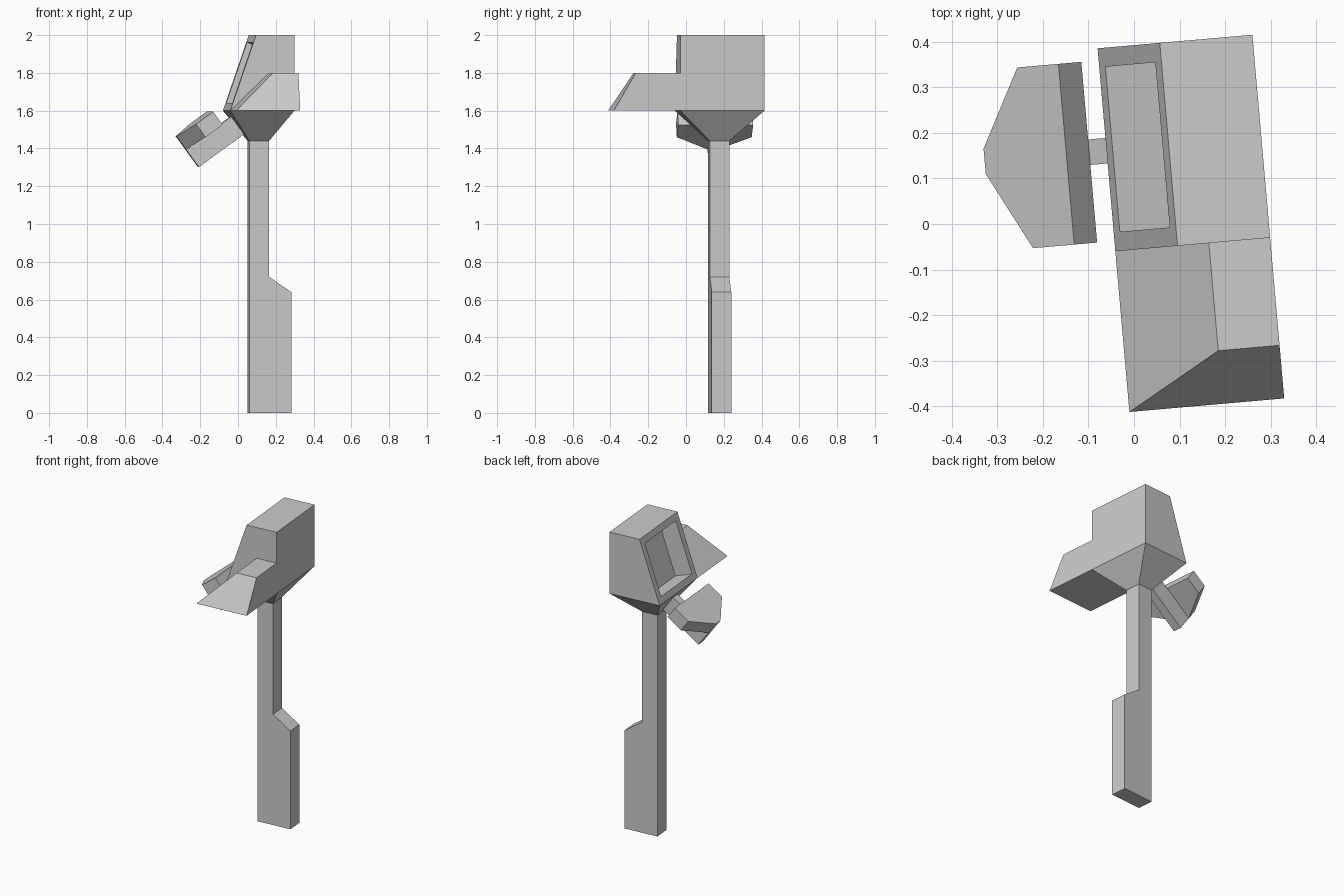
import bpy, bmesh
from math import radians
from mathutils import Vector

if "Cube" in bpy.data.objects:
    bpy.data.objects.remove(bpy.data.objects["Cube"])

TURN = radians(5)  # the whole kiosk is turned slightly about z


def finish(name, bm):
    bmesh.ops.recalc_face_normals(bm, faces=bm.faces)
    mesh = bpy.data.meshes.new(name)
    bm.to_mesh(mesh)
    bm.free()
    obj = bpy.data.objects.new(name, mesh)
    obj.rotation_euler.z = TURN
    bpy.context.collection.objects.link(obj)
    return obj


def prism(name, points, offset):
    """Extrude a planar outline along an offset vector."""
    bm = bmesh.new()
    face = bm.faces.new([bm.verts.new(p) for p in points])
    ext = bmesh.ops.extrude_face_region(bm, geom=[face], use_keep_orig=True)
    verts = [g for g in ext["geom"] if isinstance(g, bmesh.types.BMVert)]
    bmesh.ops.translate(bm, verts=verts, vec=offset)
    return finish(name, bm)


def loft(levels):
    """Join rectangles (x0, x1, y0, y1, z) from bottom to top."""
    bm = bmesh.new()
    rings = [[bm.verts.new(c) for c in ((x0, y0, z), (x1, y0, z), (x1, y1, z), (x0, y1, z))]
             for x0, x1, y0, y1, z in levels]
    bm.faces.new(rings[0][::-1])
    bm.faces.new(rings[-1])
    for low, high in zip(rings, rings[1:]):
        for i in range(4):
            j = (i + 1) % 4
            bm.faces.new((low[i], low[j], high[j], high[i]))
    bm.normal_update()
    return bm


# Post with a wider foot
post = [(0.07, 0), (0.293, 0), (0.293, 0.64), (0.175, 0.72), (0.175, 1.44), (0.07, 1.44)]
prism("post", [(x, 0.111, z) for x, z in post], Vector((0, 0.104, 0)))

# Head housing on its funnel-shaped neck
head = loft([(0.07, 0.175, 0.111, 0.215, 1.44),
             (-0.046, 0.295, -0.056, 0.391, 1.6),
             (0.091, 0.295, -0.056, 0.391, 2.0)])
# Recessed panel in the sloping side
panel = min((f for f in head.faces if f.normal.z > 0.1), key=lambda f: f.normal.x)
inward = -panel.normal.copy()
bmesh.ops.inset_individual(head, faces=[panel], thickness=0.059)
pocket = bmesh.ops.extrude_discrete_faces(head, faces=[panel])["faces"][0]
bmesh.ops.translate(head, verts=pocket.verts, vec=inward * 0.12)
finish("head_housing", head)

# Front shelf with bevelled front and side
finish("front_shelf", loft([(-0.046, 0.295, -0.41, -0.056, 1.6),
                            (0.16, 0.295, -0.293, -0.056, 1.8)]))

# Tilted frame of the side tray: along the arm, and up from it
along = Vector((0.81, 0, 0.587))
up = Vector((-0.587, 0, 0.81))
far_end = Vector((-0.264, 0, 1.395))
mid_y = 0.1655


def on_arm(s, y):
    return far_end + along * s + Vector((0, mid_y + y, 0))


# Support arm growing square out of the neck
prism("tray_arm", [on_arm(s, y) for s, y in ((0, -0.028), (0.296, -0.028), (0.296, 0.028), (0, 0.028))],
      up * -0.116)

# Tray, tapering to the arm's width at its outer end
half = [(0, 0.028), (0.11, 0.199), (0.222, 0.199)]
outline = half + [(s, -y) for s, y in reversed(half)]
prism("side_tray", [on_arm(s, y) for s, y in outline], up * 0.086)
